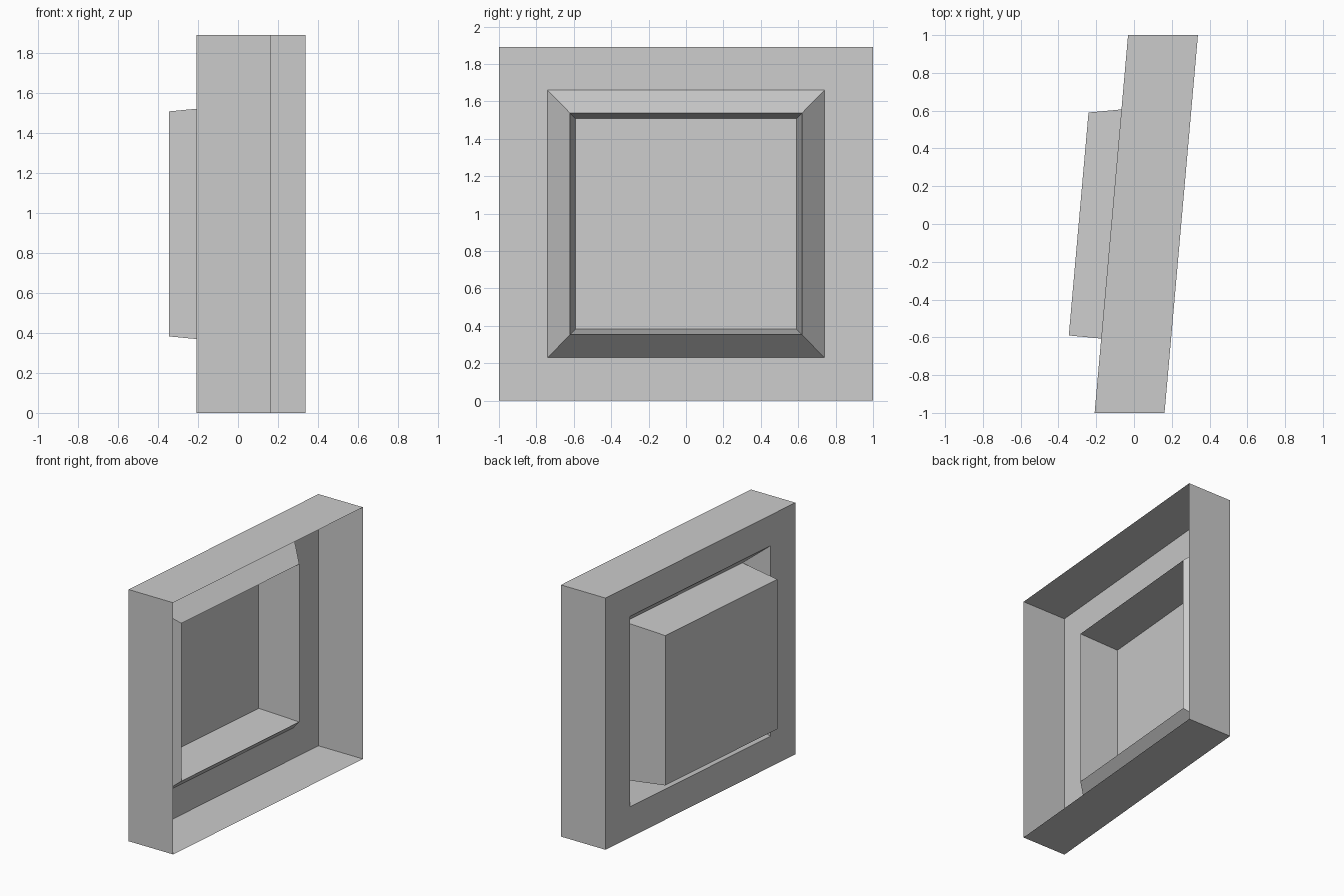
import bpy
import bmesh
from mathutils import Matrix, Vector

if "Cube" in bpy.data.objects:
    bpy.data.objects.remove(bpy.data.objects["Cube"])

# Nested rectangular rings of the panel: (half width y, half height z, offset x)
RINGS = [
    (1.00, 0.945, 0.37),     # open rim
    (1.00, 0.945, 0.00),     # outer edge of the flat frame
    (0.74, 0.715, 0.00),     # inner edge of the flat frame
    (0.62, 0.5925, 0.14),    # bottom of the sloped recess
    (0.59, 0.5625, -0.173),  # protruding centre panel
]
CORNERS = [(-1, -1), (1, -1), (1, 1), (-1, 1)]

bm = bmesh.new()
loops = [[bm.verts.new((x, sy * hy, sz * hz)) for sy, sz in CORNERS]
         for hy, hz, x in RINGS]

# Walls between neighbouring rings, then the centre panel (the +x side stays open)
for a, b in zip(loops, loops[1:]):
    for i in range(4):
        j = (i + 1) % 4
        bm.faces.new((a[i], b[i], b[j], a[j]))
bm.faces.new(loops[-1][::-1])

# Slant the panel along y and stand it on the ground
shear = Matrix.Identity(4)
shear[0][1] = 0.0885
bmesh.ops.transform(bm, matrix=shear, verts=bm.verts)
bmesh.ops.translate(bm, vec=Vector((-0.12, 0, 0.945)), verts=bm.verts)

# Make sure faces point outward: the centre panel must face -x
bm.normal_update()
bm.faces.ensure_lookup_table()
for f in bm.faces[:4]:
    out = f.calc_center_median() - Vector((0, 0, 0.945))
    if f.normal.dot(out) < 0:
        bmesh.ops.reverse_faces(bm, faces=bm.faces[:])
        break

if bm.faces[-1].normal.x > 0:
    bm.faces[-1].normal_flip()

mesh = bpy.data.meshes.new("recessed_panel")
bm.to_mesh(mesh)
bm.free()
panel = bpy.data.objects.new("recessed_panel", mesh)
bpy.context.collection.objects.link(panel)
